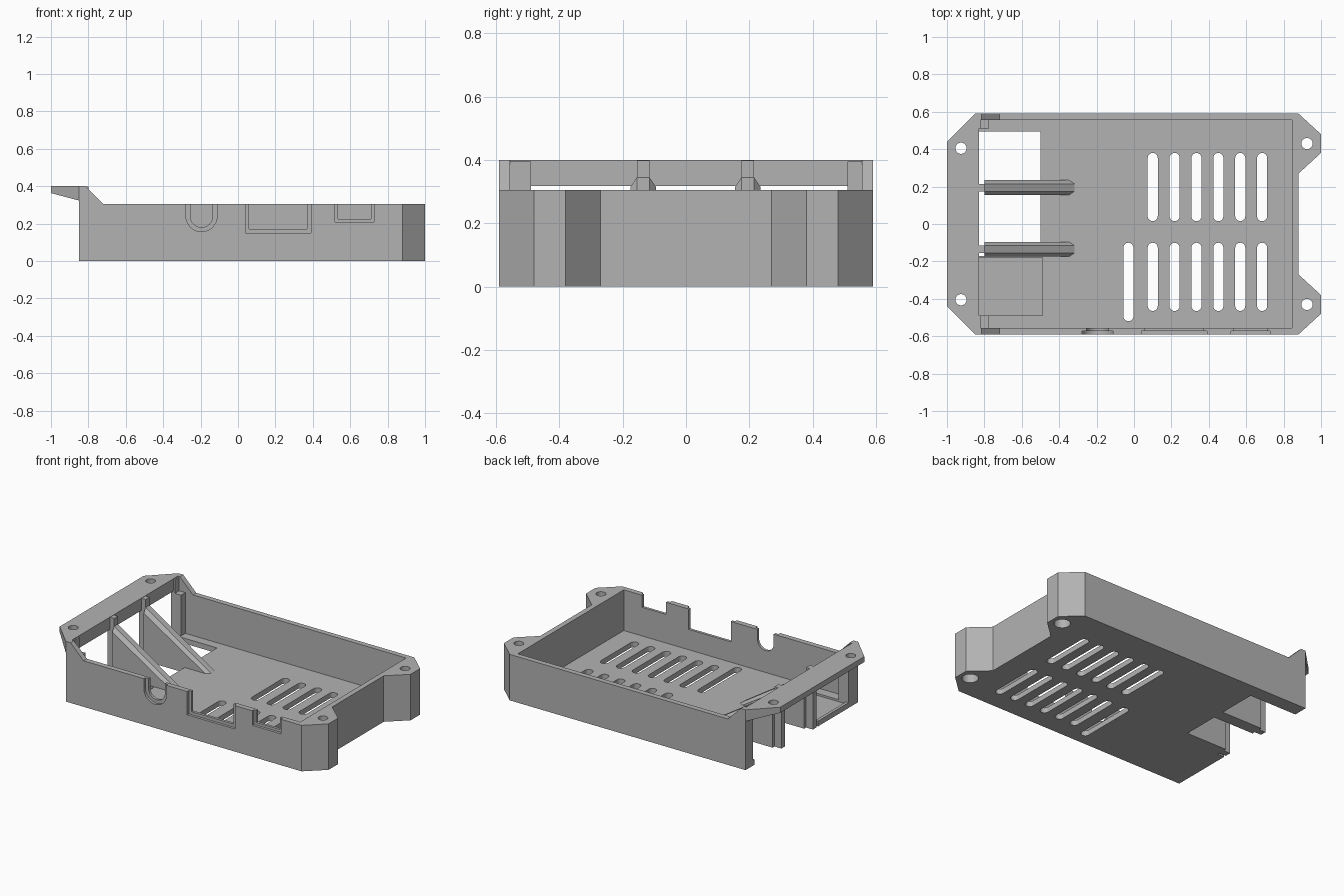
import bpy, bmesh, math
from mathutils import Vector

if "Cube" in bpy.data.objects:
    bpy.data.objects.remove(bpy.data.objects["Cube"])

grey = bpy.data.materials.new("matte grey")
grey.use_nodes = True
grey.diffuse_color = (0.45, 0.45, 0.45, 1)
grey.node_tree.nodes["Principled BSDF"].inputs["Base Color"].default_value = grey.diffuse_color

TOP, FLOOR, FLANGE = 0.305, 0.035, 0.4   # rim, floor and flange heights
END, OUT, INN = -0.85, 0.59, 0.555       # open end, wall faces


def loft(name, rings):
    """Solid through a list of matching closed rings of 3D points."""
    bm = bmesh.new()
    rows = [[bm.verts.new(p) for p in ring] for ring in rings]
    for a, b in zip(rows, rows[1:]):
        for i in range(len(a)):
            j = (i + 1) % len(a)
            bm.faces.new((a[i], a[j], b[j], b[i]))
    bm.faces.new(rows[0])
    bm.faces.new(rows[-1])
    bmesh.ops.recalc_face_normals(bm, faces=bm.faces)
    mesh = bpy.data.meshes.new(name)
    bm.to_mesh(mesh)
    bm.free()
    mesh.materials.append(grey)
    ob = bpy.data.objects.new(name, mesh)
    bpy.context.collection.objects.link(ob)
    return ob


def plan(name, pts, z0, z1):
    return loft(name, [[(x, y, z) for x, y in pts] for z in (z0, z1)])


def side(name, pts, y0, y1):
    return loft(name, [[(x, y, z) for x, z in pts] for y in (y0, y1)])


def box(name, x0, x1, y0, y1, z0, z1):
    return plan(name, [(x0, y0), (x1, y0), (x1, y1), (x0, y1)], z0, z1)


def arc(cx, cy, r, start, sweep, n):
    return [(cx + r * math.cos(start + sweep * i / n),
             cy + r * math.sin(start + sweep * i / n)) for i in range(n + 1)]


def hole(x, y, r, z0, z1):
    return plan("hole_cutter", arc(x, y, r, 0, math.tau, 28)[:-1], z0, z1)


def slot(x, y0, y1, r=0.027):
    pts = arc(x, y1 - r, r, 0, math.pi, 10) + arc(x, y0 + r, r, math.pi, math.pi, 10)
    return plan("slot_cutter", pts, -0.1, 0.1)


def carve(ob, cutters):
    """Subtract every cutter, bake the result and drop the cutters."""
    for c in cutters:
        c.hide_render = True
        m = ob.modifiers.new("cut", "BOOLEAN")
        m.operation, m.solver, m.object = "DIFFERENCE", "EXACT", c
    deps = bpy.context.evaluated_depsgraph_get()
    baked = bpy.data.meshes.new_from_object(ob.evaluated_get(deps))
    ob.modifiers.clear()
    ob.data = baked
    for c in cutters:
        bpy.data.objects.remove(c)


# Tray with two screw ears, hollowed and open at one end
half = [(0.88, 0.27), (1, 0.38), (1, 0.48), (0.88, OUT), (END, OUT)]
outline = half + [(x, -y) for x, y in reversed(half)]
tray = plan("tray", outline, 0, TOP)
cuts = [box("cavity", -1, 0.845, -INN, INN, FLOOR, 1),
        box("floor_opening", -1, -0.5, -0.17, 0.495, -1, 0.1),
        box("floor_recess", -0.83, -0.49, -0.49, -0.18, 0.022, 0.1)]

# Ear screw holes, counterbored below
for s in (1, -1):
    cuts += [hole(0.925, s * 0.43, 0.03, -1, 1), hole(0.925, s * 0.43, 0.05, -1, 0.1)]

# Vent slots
for i in range(6):
    x = 0.1 + i * 0.117
    cuts += [slot(x, 0.015, 0.38), slot(x, -0.465, -0.1)]
cuts.append(slot(-0.03, -0.52, -0.1))

# Connector openings in the front wall, each with a wider outer recess
for x0, x1, z, rim in ((0.06, 0.37, 0.17, 0.02), (0.535, 0.71, 0.225, 0.017)):
    cuts += [box("port", x0, x1, -1, -0.5, z, 1),
             box("port_recess", x0 - rim, x1 + rim, -1, -0.573, z - rim, 1)]
for r, y in ((0.06, -0.5), (0.083, -0.573)):
    u_shape = arc(-0.195, 0.24, r, math.pi, math.pi, 20)
    u_shape += [(-0.195 + r, 1), (-0.195 - r, 1)]
    cuts.append(side("round_port", u_shape, -1, y))
carve(tray, cuts)

# Raised flange over the open end, tapered underneath
flange = plan("end_flange", [(-1, -0.44), (END, -OUT), (-0.83, -OUT),
                             (-0.83, OUT), (END, OUT), (-1, 0.44)], 0.3, FLANGE)
carve(flange, [side("taper", [(-1.1, 0.39), (-0.8, 0.31), (-0.8, 0.2), (-1.1, 0.2)], -1, 1)]
      + [hole(-0.925, s * 0.405, 0.03, -1, 1) for s in (1, -1)])

# Cheeks rising from the side walls to the flange
cheek = [(END, TOP), (END, 0.39), (-0.83, FLANGE), (-0.815, FLANGE), (-0.72, TOP)]
for label, s in (("back", 1), ("front", -1)):
    side(label + "_cheek", cheek, s * INN, s * OUT)

# Corner posts beside the side walls
for label, y0, y1 in (("back", 0.51, INN), ("front", -INN, -0.49)):
    box(label + "_corner_strip", END, -0.82, y0, y1, 0, 0.395)
    box(label + "_corner_post", -0.82, -0.775, y0, y1, 0.01, TOP)

# Sloping ribs with chamfered tops, each behind a slim post
for label, y in (("back", 0.195), ("front", -0.135)):
    box(label + "_rib_post", END, -0.8, y - 0.02, y + 0.02, 0, 0.398)
    rings = []
    for dy, drop in ((-0.04, 0.03), (-0.02, 0), (0.02, 0), (0.04, 0.03)):
        profile = [(-0.8, 0), (-0.5, 0), (-0.5, 0.03),
                   (-0.31 - drop, 0.03), (-0.8, 0.345 - drop)]
        rings.append([(px, y + dy, pz) for px, pz in profile])
    loft(label + "_rib", rings)
